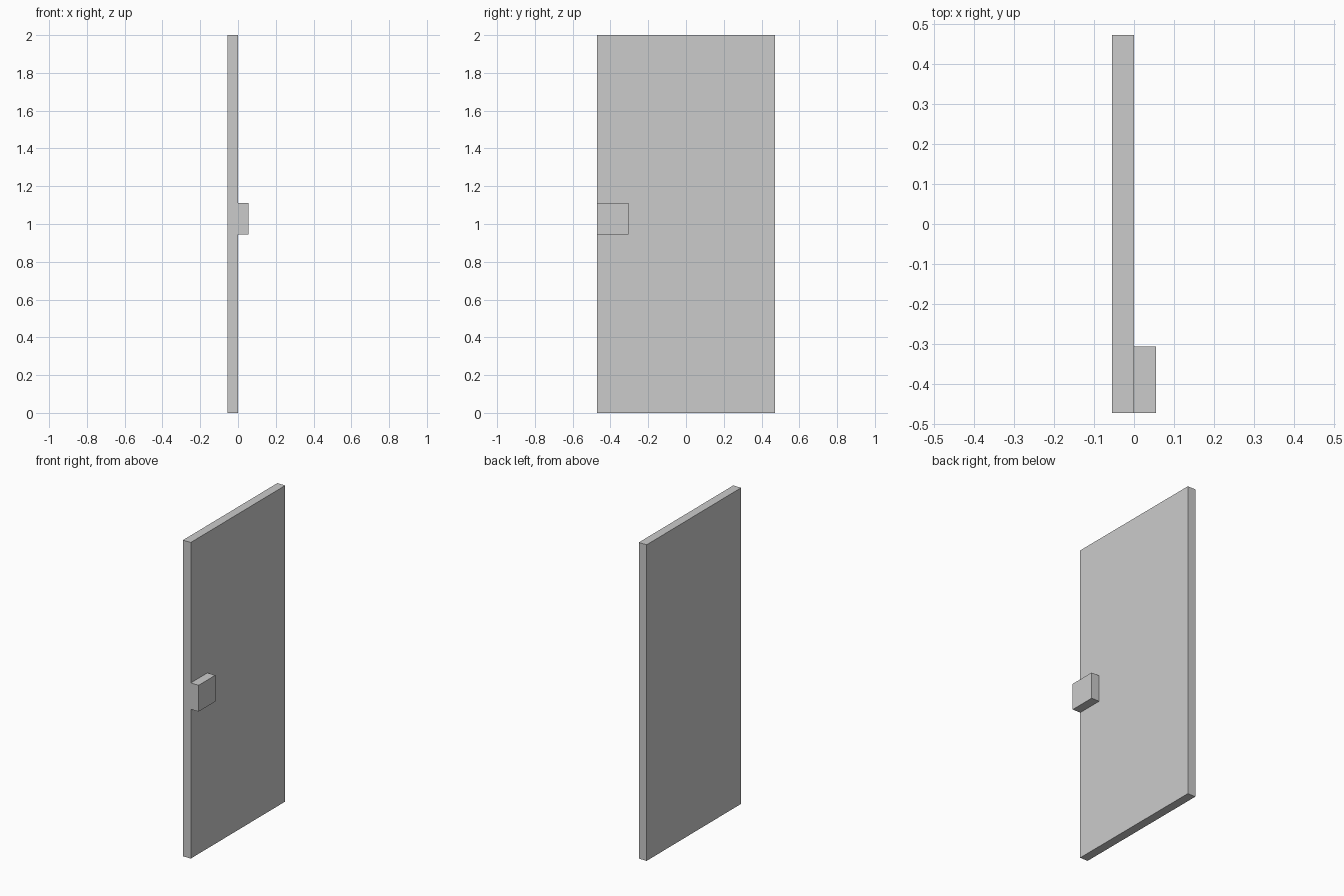
import bpy

if "Cube" in bpy.data.objects:
    bpy.data.objects.remove(bpy.data.objects["Cube"])

U = 1 / 18  # block unit: the door is 36 units tall


def box(name, lo, hi):
    """Axis-aligned box between two corners."""
    centre = [(a + b) / 2 for a, b in zip(lo, hi)]
    bpy.ops.mesh.primitive_cube_add(size=1, location=centre)
    obj = bpy.context.object
    obj.name = name
    obj.scale = [b - a for a, b in zip(lo, hi)]
    bpy.ops.object.transform_apply(location=False, rotation=False, scale=True)
    return obj


# Tall flat door leaf
box("door_panel", (-0.055, -8.5 * U, 0), (0, 8.5 * U, 36 * U))

# Square handle flush with the front edge
box("door_handle", (0, -8.5 * U, 17 * U), (0.055, -5.5 * U, 20 * U))
